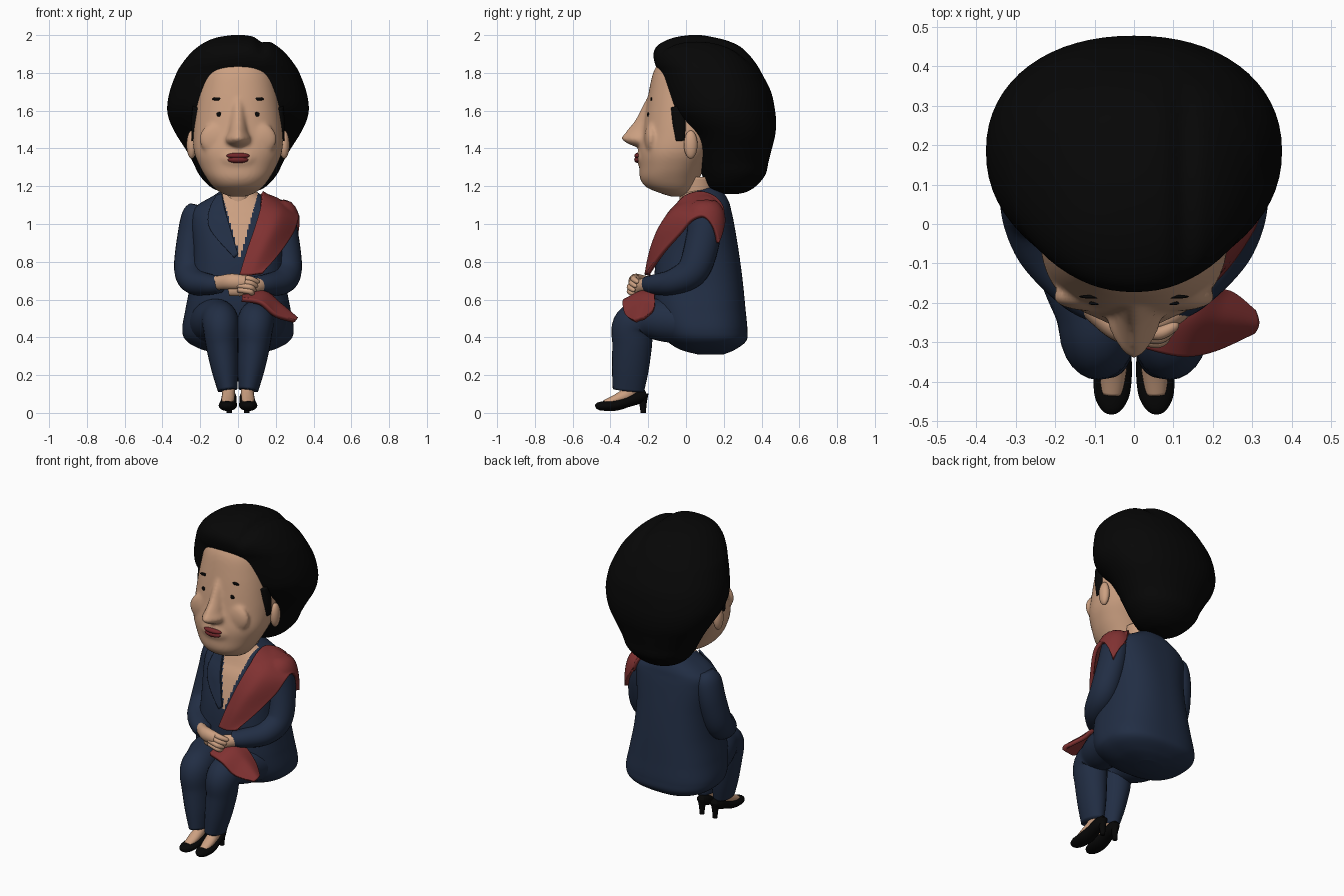
import bpy, bmesh, math
from mathutils import Vector


def mat(name, col):
    m = bpy.data.materials.new(name)
    m.diffuse_color = (*col, 1)
    return m


SKIN = mat("skin", (.60, .35, .22))
NAVY = mat("navy cloth", (.0155, .027, .058))
RED = mat("red cloth", (.215, .031, .031))
LIP = mat("lip red", (.17, .02, .023))
BLACK = mat("black", (.002, .002, .002))


def smooth_rows(rows, sub):
    """Catmull-Rom interpolation through tuples of numbers."""
    out = []
    for i in range(len(rows) - 1):
        a, b, c, d = (rows[max(i - 1, 0)], rows[i], rows[i + 1], rows[min(i + 2, len(rows) - 1)])
        for k in range(sub):
            t = k / sub
            out.append([.5 * (2 * q + (r - p) * t + (2 * p - 5 * q + 4 * r - s) * t * t
                              + (3 * q - p - 3 * r + s) * t ** 3) for p, q, r, s in zip(a, b, c, d)])
    return out + [list(rows[-1])]


def finish(name, bm, *mats):
    bmesh.ops.recalc_face_normals(bm, faces=bm.faces)
    for f in bm.faces:
        f.smooth = True
    me = bpy.data.meshes.new(name)
    bm.to_mesh(me)
    bm.free()
    ob = bpy.data.objects.new(name, me)
    bpy.context.collection.objects.link(ob)
    for m in mats:
        me.materials.append(m)
    return ob


def skin_rings(rings, bm=None):
    bm = bm or bmesh.new()
    vr = [[bm.verts.new(p) for p in r] for r in rings]
    n = len(vr[0])
    for a, b in zip(vr, vr[1:]):
        for i in range(n):
            bm.faces.new((a[i], a[(i + 1) % n], b[(i + 1) % n], b[i]))
    bm.faces.new(vr[0])
    bm.faces.new(vr[-1])
    return bm


def power(v, e):
    return math.copysign(abs(v) ** e, v)


def loft(secs, n=2.3, seg=64, sub=6, bm=None):
    """Stack of rounded sections: (z, half width, front y, back y)."""
    rings = []
    for z, hw, yf, yb in smooth_rows(secs, sub):
        ring = []
        for i in range(seg):
            a = 2 * math.pi * i / seg
            ring.append((hw * power(math.cos(a), 2 / n),
                         (yf + yb) / 2 + (yb - yf) / 2 * power(math.sin(a), 2 / n), z))
        rings.append(ring)
    return skin_rings(rings, bm)


def tube(name, pts, m, side=1, ref=(1, 0, 0), seg=24, sub=6):
    """Limb along a path of (x, y, z, radius along ref, other radius)."""
    rows = smooth_rows([(p[0] * side, *p[1:]) for p in pts], sub)
    pos = [Vector(r[:3]) for r in rows]
    rings = []
    for i, r in enumerate(rows):
        t = (pos[min(i + 1, len(pos) - 1)] - pos[max(i - 1, 0)]).normalized()
        u = Vector(ref)
        u = (u - t * u.dot(t)).normalized()
        w = t.cross(u)
        rings.append([pos[i] + u * r[3] * math.cos(2 * math.pi * k / seg)
                      + w * r[4] * math.sin(2 * math.pi * k / seg) for k in range(seg)])
    return finish(name, skin_rings(rings), m)


def add_ball(bm, loc, scale):
    for v in bmesh.ops.create_uvsphere(bm, u_segments=24, v_segments=14, radius=1)["verts"]:
        v.co = Vector(loc) + Vector([a * b for a, b in zip(v.co, scale)])


def ball(name, loc, scale, m):
    bm = bmesh.new()
    add_ball(bm, loc, scale)
    return finish(name, bm, m)


def ribbon(name, rows, m, targets, thick):
    """Cloth strip through rows of three points, pushed outside its targets."""
    flat = smooth_rows([sum(r, ()) for r in rows], 8)
    bm = bmesh.new()
    grid = [[bm.verts.new(p) for p in smooth_rows([r[0:3], r[3:6], r[6:9]], 8)] for r in flat]
    for a, b in zip(grid, grid[1:]):
        for i in range(len(a) - 1):
            bm.faces.new((a[i], a[i + 1], b[i + 1], b[i]))
    ob = finish(name, bm, m)
    for t in targets:
        s = ob.modifiers.new("wrap", 'SHRINKWRAP')
        s.target, s.wrap_mode, s.offset = t, 'OUTSIDE', thick * .5
    s = ob.modifiers.new("thickness", 'SOLIDIFY')
    s.thickness, s.offset = thick, 0
    return ob


# Hair with a parting groove on top
bm = loft([(1.16, .04, .2, .28), (1.17, .09, .15, .32), (1.2, .15, .11, .37), (1.26, .205, .085, .42),
           (1.33, .24, .06, .437), (1.4, .28, .04, .455), (1.47, .325, .01, .472), (1.54, .36, -.05, .477),
           (1.61, .375, -.1, .47), (1.7, .362, -.125, .45), (1.8, .325, -.145, .4),
           (1.85, .295, -.165, .37), (1.9, .255, -.172, .33), (1.94, .21, -.155, .285),
           (1.97, .16, -.11, .22), (1.99, .1, -.05, .14), (2.0, .03, .02, .08)], 2.15)
for v in bm.verts:
    if v.co.z > 1.8:
        v.co.z -= .02 * math.exp(-((v.co.x - .125) / .03) ** 2) * min(1, (v.co.z - 1.8) / .1)
finish("hair", bm, BLACK)

# Face with nose and cheeks, blended into one surface
bm = loft([(1.145, .04, -.08, .0), (1.165, .09, -.14, .03), (1.195, .13, -.21, .05), (1.24, .165, -.243, .07),
           (1.3, .2, -.247, .1), (1.38, .232, -.25, .15), (1.48, .239, -.232, .2),
           (1.6, .227, -.214, .2), (1.7, .212, -.197, .2), (1.8, .192, -.174, .2),
           (1.86, .16, -.14, .18), (1.9, .12, -.1, .15)], 2.2)
loft([(1.405, .03, -.26, -.14), (1.425, .062, -.31, -.14), (1.452, .068, -.342, -.14),
      (1.49, .052, -.318, -.14), (1.55, .045, -.27, -.14), (1.62, .04, -.234, -.14),
      (1.68, .03, -.2, -.14)], 1.5, 32, 6, bm)
for s in (-1, 1):
    add_ball(bm, (s * .105, -.185, 1.45), (.1, .036, .09))
add_ball(bm, (0, -.225, 1.35), (.1, .036, .06))
face = finish("face", bm, SKIN)
r = face.modifiers.new("blend", 'REMESH')
r.mode, r.voxel_size, r.use_smooth_shade = 'VOXEL', .01, True
r = face.modifiers.new("soften", 'SMOOTH')
r.factor, r.iterations = .5, 8

finish("neck", loft([(1.04, .1, -.04, .15), (1.12, .085, -.035, .15), (1.25, .095, -.04, .15)], 2), SKIN)
ball("upper_lip", (0, -.252, 1.361), (.062, .022, .016), LIP)
ball("lower_lip", (0, -.252, 1.34), (.055, .022, .018), LIP)

# Paired facial details
bpy.context.view_layer.update()
solid_face = face.evaluated_get(bpy.context.evaluated_depsgraph_get())
for s in (-1, 1):
    for part, x, z, size in (("eye", .1, 1.58, (.015, .005, .012)), ("brow", .105, 1.662, (.034, .005, .009))):
        hit, p, nrm, idx = solid_face.ray_cast((s * x, -1, z), (0, 1, 0))
        ball(part, p, size, BLACK)
    ball("ear", (s * .245, .025, 1.42), (.027, .036, .075), SKIN)
    tube("sideburn", [(.215, -.05, 1.62, .025, .03), (.228, -.035, 1.53, .02, .035),
                      (.235, -.03, 1.44, .01, .024)], BLACK, s)

# Jacket body with bare V neckline
bm = loft([(.31, .08, .06, .2), (.335, .19, -.03, .26), (.38, .272, -.1, .318), (.44, .295, -.14, .325),
           (.55, .278, -.17, .315), (.7, .25, -.17, .3), (.85, .24, -.15, .28), (1.0, .25, -.1, .255),
           (1.07, .245, -.06, .24), (1.11, .2, -.04, .23), (1.15, .13, -.02, .21), (1.19, .07, .0, .18)],
          2.5, 200, 18)
for f in bm.faces:
    c = f.calc_center_median()
    if c.y < .06 and abs(c.x - .01) < (c.z - .82) * .28:
        f.material_index = 1
torso = finish("jacket", bm, NAVY, SKIN)

# Limbs and shoes
arms = []
for s in (-1, 1):
    arms.append(tube("sleeve", [(.215, .1, 1.1, .04, .05), (.226, .1, 1.05, .07, .085), (.245, .09, .92, .078, .09),
                                (.258, .04, .76, .08, .085), (.225, -.06, .695, .075, .07),
                                (.15, -.16, .68, .058, .055), (.095, -.2, .68, .05, .045)], NAVY, s))
    tube("trouser_leg", [(.15, .1, .46, .13, .11), (.125, -.1, .49, .12, .115), (.1, -.22, .495, .1, .1),
                         (.092, -.28, .46, .095, .11), (.085, -.285, .36, .085, .105),
                         (.069, -.295, .23, .071, .097), (.055, -.305, .12, .052, .083)], NAVY, s)
    tube("foot", [(.056, -.43, .05, .026, .018), (.053, -.37, .072, .034, .026), (.05, -.31, .1, .034, .038),
                  (.05, -.285, .14, .036, .045), (.05, -.285, .2, .036, .045)], SKIN, s)
    tube("shoe", [(.057, -.478, .03, .014, .01), (.057, -.465, .035, .03, .02), (.056, -.43, .037, .045, .026),
                  (.053, -.37, .042, .048, .03), (.05, -.31, .06, .042, .03),
                  (.047, -.25, .085, .038, .036), (.046, -.21, .1, .022, .022)], BLACK, s)
    tube("shoe_heel", [(.046, -.232, .1, .03, .034), (.046, -.228, .05, .018, .02),
                       (.046, -.226, 0, .014, .014)], BLACK, s)

# Folded hands, upper hand with four fingers
Z = (0, 0, 1)
tube("lower_hand", [(.16, -.17, .68, .035, .03), (.1, -.225, .675, .038, .032), (.03, -.255, .66, .042, .03),
                    (-.05, -.25, .65, .03, .02)], SKIN, 1, Z)
tube("upper_hand", [(-.15, -.17, .685, .035, .03), (-.09, -.225, .69, .038, .032), (-.03, -.265, .695, .042, .036),
                    (.04, -.275, .69, .037, .03)], SKIN, 1, Z)
for i in range(4):
    z = .718 - .022 * i
    y = -.265 - .01 * min(i, 2)
    tube("finger", [(0, y, z, .015, .017), (.06, y - .012, z - .008, .016, .017),
                    (.1 - .008 * i, y + .005, z - .022, .013, .013),
                    (.112 - .008 * i, y + .012, z - .027, .004, .004)], SKIN, 1, Z, 12)

# Shoulder scarf, its loose end on the knee, and the lapel
ribbon("shoulder_scarf", [
    ((.01, -.2, .73), (.07, -.21, .73), (.13, -.2, .74)),
    ((.05, -.17, .86), (.13, -.18, .86), (.22, -.12, .85)),
    ((.09, -.13, .98), (.19, -.125, .98), (.285, -.03, .95)),
    ((.12, -.055, 1.09), (.22, -.045, 1.07), (.312, .03, 1.02)),
    ((.12, .07, 1.155), (.215, .08, 1.12), (.315, .09, 1.04)),
    ((.16, .15, 1.13), (.24, .16, 1.09), (.315, .14, .99)),
    ((.23, .2, 1.03), (.27, .19, .97), (.3, .17, .9))], RED, [torso, arms[1]], .022)
ribbon("scarf_end", [
    ((.02, -.31, .6), (.03, -.23, .625), (.06, -.16, .625)),
    ((.12, -.33, .58), (.13, -.24, .632), (.16, -.165, .625)),
    ((.2, -.315, .515), (.215, -.24, .572), (.235, -.17, .55)),
    ((.3, -.27, .485), (.31, -.25, .495), (.3, -.22, .5))], RED, [], .025)
ribbon("lapel", [
    ((-.085, -.01, 1.16), (-.1, -.005, 1.155), (-.115, .0, 1.15)),
    ((-.07, -.06, 1.08), (-.11, -.05, 1.07), (-.15, -.04, 1.05)),
    ((-.045, -.11, .99), (-.09, -.11, .98), (-.14, -.1, .96)),
    ((.0, -.155, .84), (-.01, -.155, .83), (-.02, -.155, .82))], NAVY, [torso], .01)
